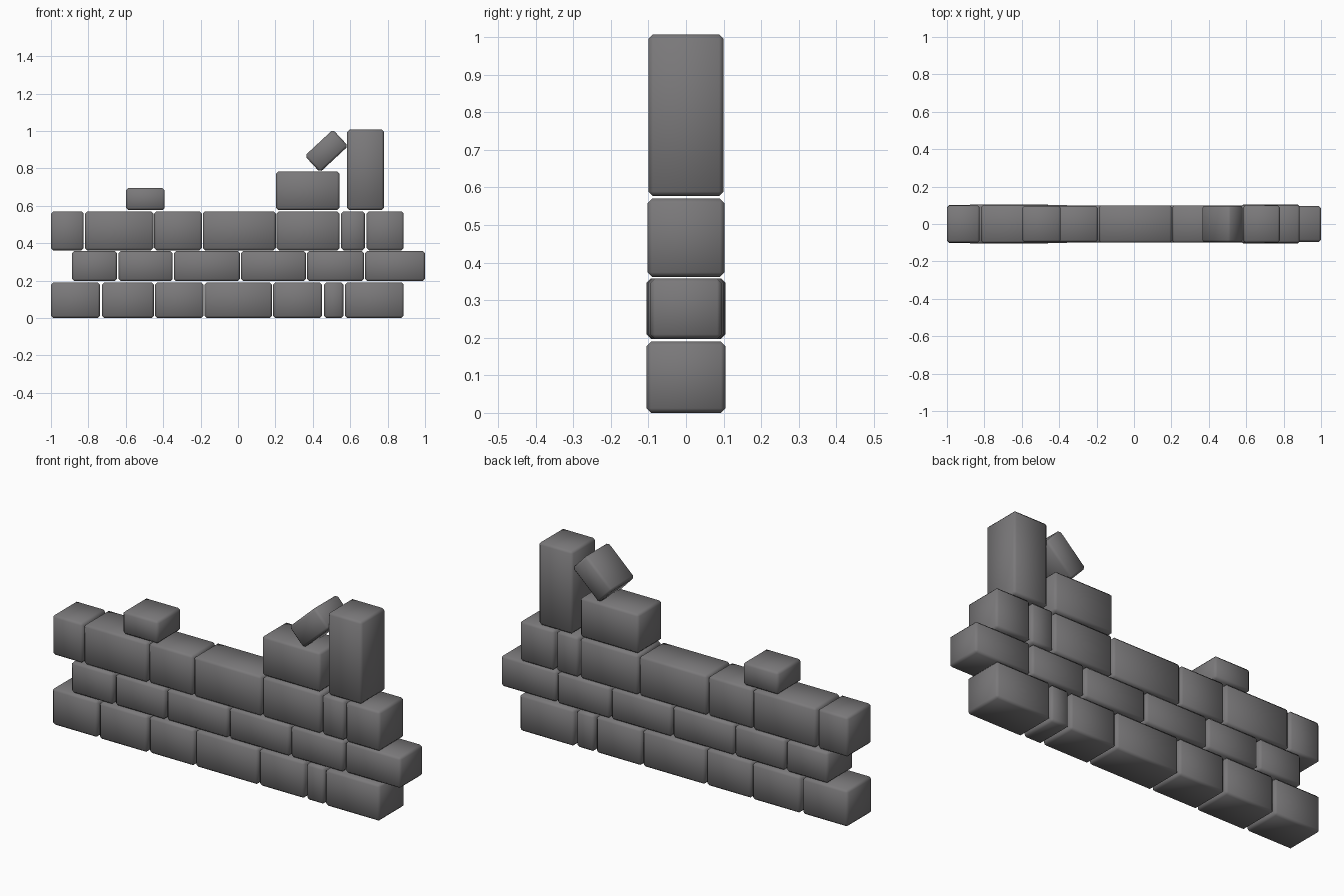
import bpy
import math

stone = bpy.data.materials.new("grey_stone")
stone.diffuse_color = (0.195, 0.19, 0.195, 1)


def brick(name, x0, x1, z0, z1, depth, tilt=0.0):
    """One softly chamfered block, spanning x0..x1 and z0..z1, centred on y."""
    bpy.ops.mesh.primitive_cube_add(size=1)
    ob = bpy.context.object
    ob.name = name
    ob.scale = (x1 - x0, depth, z1 - z0)
    bpy.ops.object.transform_apply(location=False, rotation=False, scale=True)
    ob.location = ((x0 + x1) / 2, 0, (z0 + z1) / 2)
    ob.rotation_euler.y = -tilt
    bevel = ob.modifiers.new("chamfer", "BEVEL")
    bevel.width = 0.012
    bevel.segments = 1
    bpy.ops.object.shade_smooth()
    ob.data.materials.append(stone)
    return ob


# Three staggered courses: bottom, top, and (left, right, depth) per brick
courses = {
    "lower": (0.0, 0.19, [
        (-1.0, -0.738, 0.205), (-0.728, -0.45, 0.21), (-0.444, -0.184, 0.2),
        (-0.178, 0.182, 0.2), (0.188, 0.45, 0.2), (0.46, 0.563, 0.2),
        (0.572, 0.886, 0.21)]),
    "middle": (0.197, 0.358, [
        (-0.888, -0.647, 0.21), (-0.638, -0.349, 0.205), (-0.343, 0.01, 0.2),
        (0.016, 0.364, 0.2), (0.37, 0.674, 0.2), (0.68, 1.0, 0.19)]),
    "upper": (0.362, 0.57, [
        (-1.0, -0.825, 0.2), (-0.818, -0.452, 0.205), (-0.448, -0.193, 0.195),
        (-0.188, 0.202, 0.2), (0.207, 0.543, 0.2), (0.551, 0.678, 0.2),
        (0.688, 0.886, 0.205)]),
}
for course, (z0, z1, row) in courses.items():
    for i, (x0, x1, depth) in enumerate(row):
        brick(f"{course}_brick_{i + 1}", x0, x1, z0, z1, depth)

# Loose blocks on top of the wall
brick("small_top_brick", -0.598, -0.392, 0.577, 0.695, 0.195)
brick("large_top_brick", 0.204, 0.542, 0.577, 0.783, 0.2)
brick("upright_block", 0.584, 0.78, 0.577, 1.007, 0.2)

# Fallen brick leaning against the upright block
brick("leaning_brick", 0.473 - 0.103, 0.473 + 0.103,
      0.893 - 0.06, 0.893 + 0.06, 0.195, math.radians(43))
